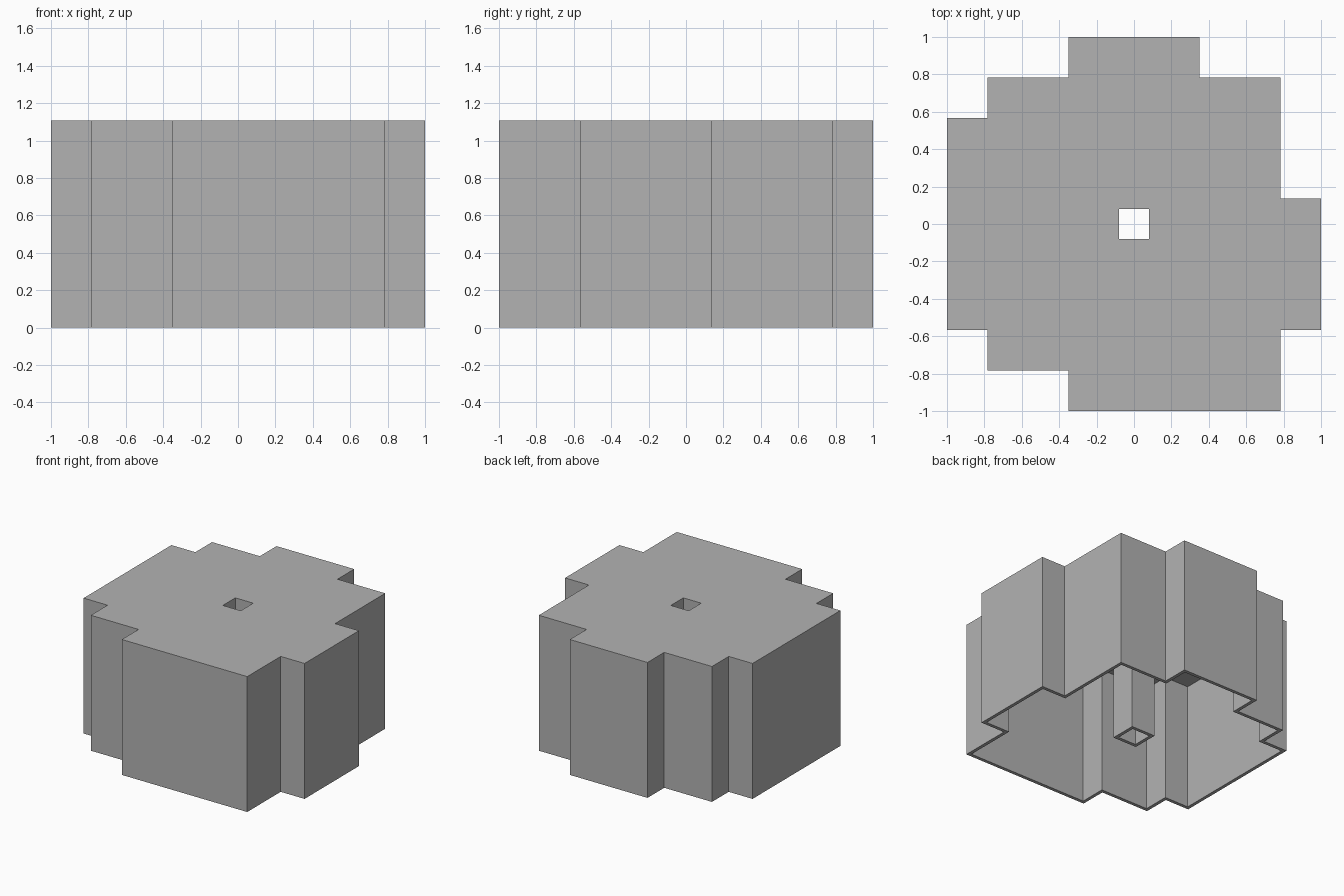
import bpy
import bmesh

cube = bpy.data.objects.get("Cube")
if cube:
    bpy.data.objects.remove(cube, do_unlink=True)

UNIT = 2 / 74            # the whole shape sits on a 74-unit grid
HEIGHT, WALL, ROOF = 41, 1, 3

# Stepped footprint, counter-clockwise, in grid units
OUTLINE = [(-13, 37), (-13, 29), (-29, 29), (-29, 21), (-37, 21), (-37, -21),
           (-29, -21), (-29, -29), (-13, -29), (-13, -37), (29, -37), (29, -21),
           (37, -21), (37, 5), (29, 5), (29, 29), (13, 29), (13, 37)]


def square(r):
    return [(-r, -r), (r, -r), (r, r), (-r, r)]


def inset(points, d):
    """Move a right-angled counter-clockwise outline inwards by d."""
    result = []
    for i, (x, y) in enumerate(points):
        px, py = points[i - 1]
        nx, ny = points[(i + 1) % len(points)]
        for ax, ay in ((x - px, y - py), (nx - x, ny - y)):
            length = abs(ax) + abs(ay)
            x, y = x - ay / length * d, y + ax / length * d
        result.append((x, y))
    return result


def ring(bm, points, z):
    return [bm.verts.new((x * UNIT, y * UNIT, z * UNIT)) for x, y in points]


def bridge(bm, a, b):
    for i in range(len(a)):
        j = (i + 1) % len(a)
        bm.faces.new((a[i], a[j], b[j], b[i]))


def plate(bm, outer, hole):
    """Fill the flat area between an outline and the hole in it."""
    edges = []
    for loop in (outer, hole):
        for i, v in enumerate(loop):
            w = loop[(i + 1) % len(loop)]
            edges.append(bm.edges.get((v, w)) or bm.edges.new((v, w)))
    bmesh.ops.triangle_fill(bm, edges=edges, use_beauty=True, use_dissolve=False)


bm = bmesh.new()
inner = inset(OUTLINE, WALL)
ceiling = HEIGHT - ROOF

# Outer walls, bottom rim and inner walls
outer_top = ring(bm, OUTLINE, HEIGHT)
outer_low = ring(bm, OUTLINE, 0)
inner_low = ring(bm, inner, 0)
inner_top = ring(bm, inner, ceiling)
bridge(bm, outer_top, outer_low)
bridge(bm, outer_low, inner_low)
bridge(bm, inner_low, inner_top)

# Square tube through the middle
hole_top = ring(bm, square(3), HEIGHT)
hole_low = ring(bm, square(3), 0)
tube_low = ring(bm, square(3 + WALL), 0)
tube_top = ring(bm, square(3 + WALL), ceiling)
bridge(bm, hole_top, hole_low)
bridge(bm, hole_low, tube_low)
bridge(bm, tube_low, tube_top)

# Roof and ceiling
plate(bm, outer_top, hole_top)
plate(bm, inner_top, tube_top)
bmesh.ops.recalc_face_normals(bm, faces=bm.faces)

mesh = bpy.data.meshes.new("hollow_casing")
bm.to_mesh(mesh)
bm.free()

grey = bpy.data.materials.new("plain_grey")
grey.use_nodes = True
colour = (0.45, 0.45, 0.45, 1)
grey.diffuse_color = colour
grey.node_tree.nodes["Principled BSDF"].inputs["Base Color"].default_value = colour
mesh.materials.append(grey)

casing = bpy.data.objects.new("hollow_casing", mesh)
bpy.context.collection.objects.link(casing)
